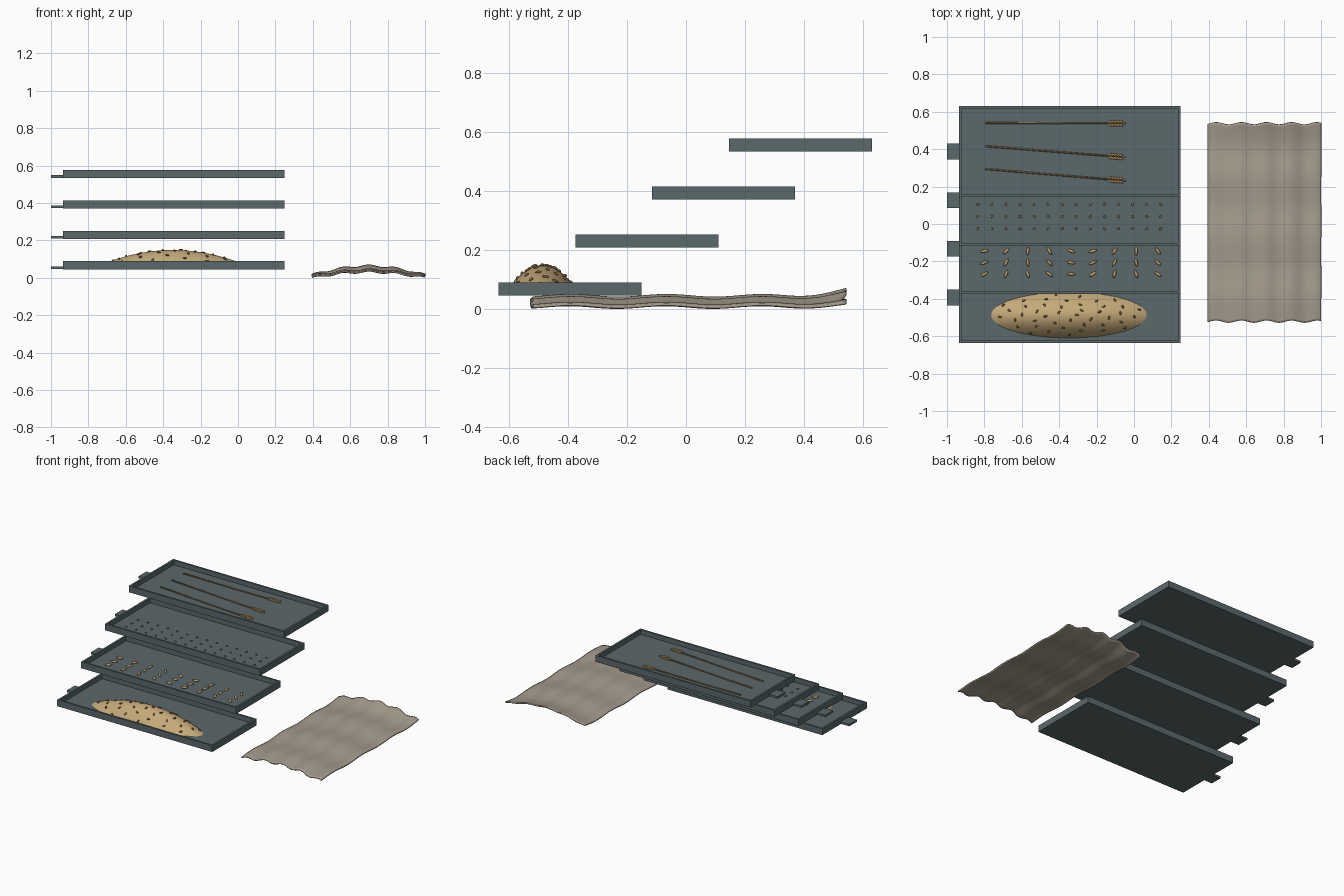
import bpy, bmesh
from math import sin, cos, pi, sqrt, radians, hypot
from mathutils import Matrix, Vector

if "Cube" in bpy.data.objects:
    bpy.data.objects.remove(bpy.data.objects["Cube"], do_unlink=True)


def material(name, rgb):
    m = bpy.data.materials.new(name)
    m.use_nodes = True
    m.diffuse_color = (*rgb, 1)
    m.node_tree.nodes["Principled BSDF"].inputs["Base Color"].default_value = (*rgb, 1)
    return m


SLATE = material("slate tray", (0.105, 0.14, 0.15))
CRUST = material("loaf crust", (0.56, 0.40, 0.19))
SEED = material("dark seed", (0.17, 0.10, 0.045))
GRAIN = material("golden grain", (0.52, 0.34, 0.13))
STRAW = material("dry straw", (0.28, 0.18, 0.07))
LINEN = material("linen cloth", (0.38, 0.33, 0.265))


def finish(name, bm, mat, smooth=False):
    bmesh.ops.recalc_face_normals(bm, faces=bm.faces)
    mesh = bpy.data.meshes.new(name)
    bm.to_mesh(mesh)
    bm.free()
    mesh.materials.append(mat)
    for p in mesh.polygons:
        p.use_smooth = smooth
    ob = bpy.data.objects.new(name, mesh)
    bpy.context.collection.objects.link(ob)
    return ob


def box(bm, x0, x1, y0, y1, z0, z1):
    m = Matrix.Translation(((x0 + x1) / 2, (y0 + y1) / 2, (z0 + z1) / 2))
    bmesh.ops.create_cube(bm, size=1, matrix=m @ Matrix.Diagonal((x1 - x0, y1 - y0, z1 - z0, 1)))


def kernel(bm, pos, rot, size):
    """Ellipsoid grain with half sizes `size`, turned by matrix `rot`."""
    bmesh.ops.create_uvsphere(bm, u_segments=8, v_segments=6, radius=1,
                              matrix=Matrix.Translation(pos) @ rot @ Matrix.Diagonal((*size, 1)))


def turn(deg):
    return Matrix.Rotation(radians(deg), 4, "Z")


# Four stepped trays, each with a pull tab on its right end
LEFT, RIGHT, DEPTH, HEIGHT = 0.248, -0.935, 0.485, 0.044
WALL, FLOOR = 0.013, 0.012
base = [0.045 + 0.1627 * i for i in range(4)]
front = [-0.635 + 0.26 * i for i in range(4)]
for i, (z, y) in enumerate(zip(base, front)):
    back, top = y + DEPTH, z + HEIGHT
    bm = bmesh.new()
    box(bm, RIGHT, LEFT, y, back, z, z + FLOOR)
    for y0 in (y, back - WALL):
        box(bm, RIGHT, LEFT, y0, y0 + WALL, z + FLOOR, top)
    for x0 in (RIGHT, LEFT - WALL):
        box(bm, x0, x0 + WALL, y + WALL, back - WALL, z + FLOOR, top)
    finish(f"tray_{i + 1}", bm, SLATE)
    bm = bmesh.new()
    mid = y + DEPTH / 2
    box(bm, -1.0, RIGHT, mid - 0.042, mid + 0.042, z + 0.002, z + 0.016)
    finish(f"tray_tab_{i + 1}", bm, SLATE)

# Loaf: low dome on the lowest tray
CX, CY, RX, RY, H = -0.348, -0.487, 0.418, 0.123, 0.093
loaf_z = base[0] + FLOOR
bm = bmesh.new()
bmesh.ops.create_uvsphere(bm, u_segments=48, v_segments=32, radius=1)
for v in bm.verts:
    x, y, z = v.co
    rise = 1 - x * x - y * y if z > 0 else 0
    v.co = (CX + RX * x, CY + RY * y, loaf_z - 0.001 + H * rise)
finish("loaf", bm, CRUST, True)

# Seeds scattered over the loaf in a spiral
bm = bmesh.new()
COUNT = 44
for k in range(COUNT):
    r, a = 0.95 * sqrt((k + 0.5) / COUNT), k * pi * (3 - sqrt(5))
    x, y = r * cos(a), r * sin(a)
    normal = Vector((2 * H * x / RX, 2 * H * y / RY, 1)).normalized()
    tilt = Vector((0, 0, 1)).rotation_difference(normal).to_matrix().to_4x4()
    kernel(bm, (CX + RX * x, CY + RY * y, loaf_z + H * (1 - r * r) + 0.001),
           tilt @ turn(k * 47), (0.011, 0.006, 0.005))
finish("loaf_seeds", bm, SEED, True)

# Large grains in rows on the second tray
bm = bmesh.new()
for col in range(9):
    for row in range(3):
        kernel(bm, (-0.8 + 0.116 * col, -0.145 - 0.0615 * row, base[1] + FLOOR + 0.006),
               turn(10 + 37 * col + 11 * row), (0.023, 0.0085, 0.008))
finish("large_grains", bm, GRAIN, True)

# Small seeds in rows on the third tray
bm = bmesh.new()
for col in range(14):
    for row in range(3):
        kernel(bm, (-0.835 + 0.0752 * col, 0.105 - 0.065 * row, base[2] + FLOOR + 0.003),
               turn(25 * col + 40 * row), (0.008, 0.006, 0.005))
finish("small_seeds", bm, STRAW, True)

# Three ears of grain on the top tray
ear_z = base[3] + FLOOR + 0.003
for n, (y0, y1) in enumerate([(0.54, 0.538), (0.417, 0.357), (0.295, 0.232)]):
    start, end = Vector((-0.805, y0, ear_z)), Vector((-0.055, y1, ear_z))
    along = end - start
    face = Vector((1, 0, 0)).rotation_difference(along).to_matrix().to_4x4()
    bm = bmesh.new()
    bmesh.ops.create_cone(bm, cap_ends=True, segments=6, radius1=0.0045, radius2=0.0045,
                          depth=along.length - 0.02,
                          matrix=Matrix.Translation((start + end) / 2) @ face
                          @ Matrix.Rotation(pi / 2, 4, "Y"))
    finish(f"stalk_{n + 1}", bm, STRAW, True)
    bm = bmesh.new()
    for k in range(5):
        spot = start + along * (0.9 + 0.02 * k)
        for side in (-1, 1):
            kernel(bm, spot + Vector((0, side * 0.009, 0.003)), face @ turn(side * 28),
                   (0.013, 0.0055, 0.0055))
    kernel(bm, end, face, (0.012, 0.005, 0.005))
    finish(f"ear_{n + 1}", bm, GRAIN, True)

# Rippled cloth lying at the left
X0, X1, Y0, Y1 = 0.395, 1.0, -0.522, 0.538
bm = bmesh.new()
bmesh.ops.create_grid(bm, x_segments=60, y_segments=80, size=1)
for v in bm.verts:
    u, t = (v.co.x + 1) / 2, (v.co.y + 1) / 2
    x, y = X0 + (X1 - X0) * u, Y0 + (Y1 - Y0) * t
    lift = max(0, (t - 0.8) / 0.2) ** 2
    arch = (0.031 + 0.016 * lift) * sin(pi * u)
    ripple = 0.005 * cos(2 * pi * (x - 0.7) / 0.14) + 0.0045 * cos(2 * pi * (y + 0.07) / 0.325)
    v.co = (x, y + 0.006 * sin(2 * pi * x / 0.135), 0.013 + arch + ripple + 0.006 * lift)
low = min(v.co.z for v in bm.verts)
for v in bm.verts:
    v.co.z += 0.004 - low
cloth = finish("cloth", bm, LINEN, True)
thick = cloth.modifiers.new("thickness", "SOLIDIFY")
thick.thickness = 0.008
thick.offset = 0
